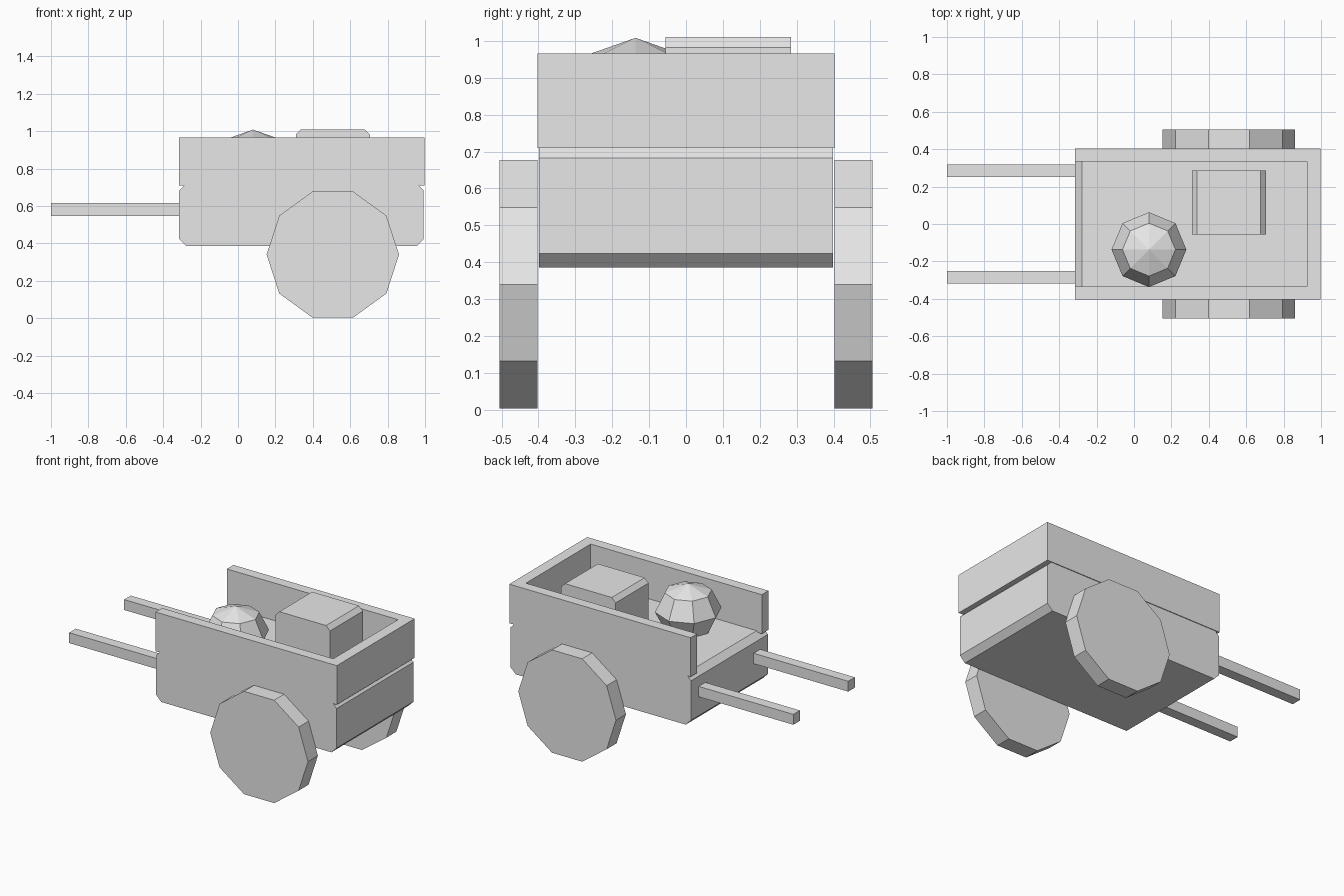
import bpy, math

cube = bpy.data.objects.get("Cube")
if cube:
    bpy.data.objects.remove(cube, do_unlink=True)

grey = bpy.data.materials.new("plain grey")
grey.use_nodes = True
colour = (0.8, 0.8, 0.8, 1)
grey.diffuse_color = colour
grey.node_tree.nodes["Principled BSDF"].inputs["Base Color"].default_value = colour


def prism(name, outline, lo, hi, along_y=True):
    """Extrude an outline: (x, z) along y, or (x, y) along z."""
    n = len(outline)
    if along_y:
        verts = [(a, d, b) for d in (lo, hi) for a, b in outline]
    else:
        verts = [(a, b, d) for d in (lo, hi) for a, b in outline]
    faces = [tuple(range(n)), tuple(range(n, 2 * n))]
    faces += [(i, (i + 1) % n, n + (i + 1) % n, n + i) for i in range(n)]
    mesh = bpy.data.meshes.new(name)
    mesh.from_pydata(verts, [], faces)
    obj = bpy.data.objects.new(name, mesh)
    bpy.context.collection.objects.link(obj)
    mesh.materials.append(grey)
    # Make the normals face outward
    bpy.context.view_layer.objects.active = obj
    bpy.ops.object.select_all(action='DESELECT')
    obj.select_set(True)
    bpy.ops.object.mode_set(mode='EDIT')
    bpy.ops.mesh.select_all(action='SELECT')
    bpy.ops.mesh.normals_make_consistent(inside=False)
    bpy.ops.object.mode_set(mode='OBJECT')
    return obj


def chamfered(x0, x1, z0, z1, c):
    return [(x0 + c, z0), (x1 - c, z0), (x1, z0 + c), (x1, z1 - c),
            (x1 - c, z1), (x0 + c, z1), (x0, z1 - c), (x0, z0 + c)]


# Cart bed with chamfered ends
prism("cart_bed", chamfered(-0.315, 0.993, 0.385, 0.72, 0.038), -0.398, 0.398)

# Side and end boards, open toward the handles
back, end, inner_end, outer, inner = -0.315, 0.998, 0.925, 0.403, 0.335
prism("cart_walls", [(back, -outer), (end, -outer), (end, outer), (back, outer),
                     (back, inner), (inner_end, inner), (inner_end, -inner),
                     (back, -inner)], 0.71, 0.966, along_y=False)

# Cargo crate
prism("crate", chamfered(0.31, 0.705, 0.69, 1.01, 0.028), -0.055, 0.285)

# Wheels and handles on both sides
wheel = [(0.507 + 0.354 * math.cos(math.tau * i / 10),
          0.34 + 0.354 * math.sin(math.tau * i / 10)) for i in range(10)]
handle = [(-1, 0.547), (-0.3, 0.547), (-0.3, 0.615), (-1, 0.615)]
for side, s in (("left", 1), ("right", -1)):
    prism(side + "_wheel", wheel, s * 0.403, s * 0.506)
    prism(side + "_handle", handle, s * 0.25, s * 0.318)

# Faceted ball
bpy.ops.mesh.primitive_uv_sphere_add(segments=8, ring_count=4, radius=1,
                                     location=(0.08, -0.137, 0.838))
ball = bpy.context.object
ball.name = "ball"
ball.scale = (0.2, 0.2, 0.17)
ball.data.materials.append(grey)
